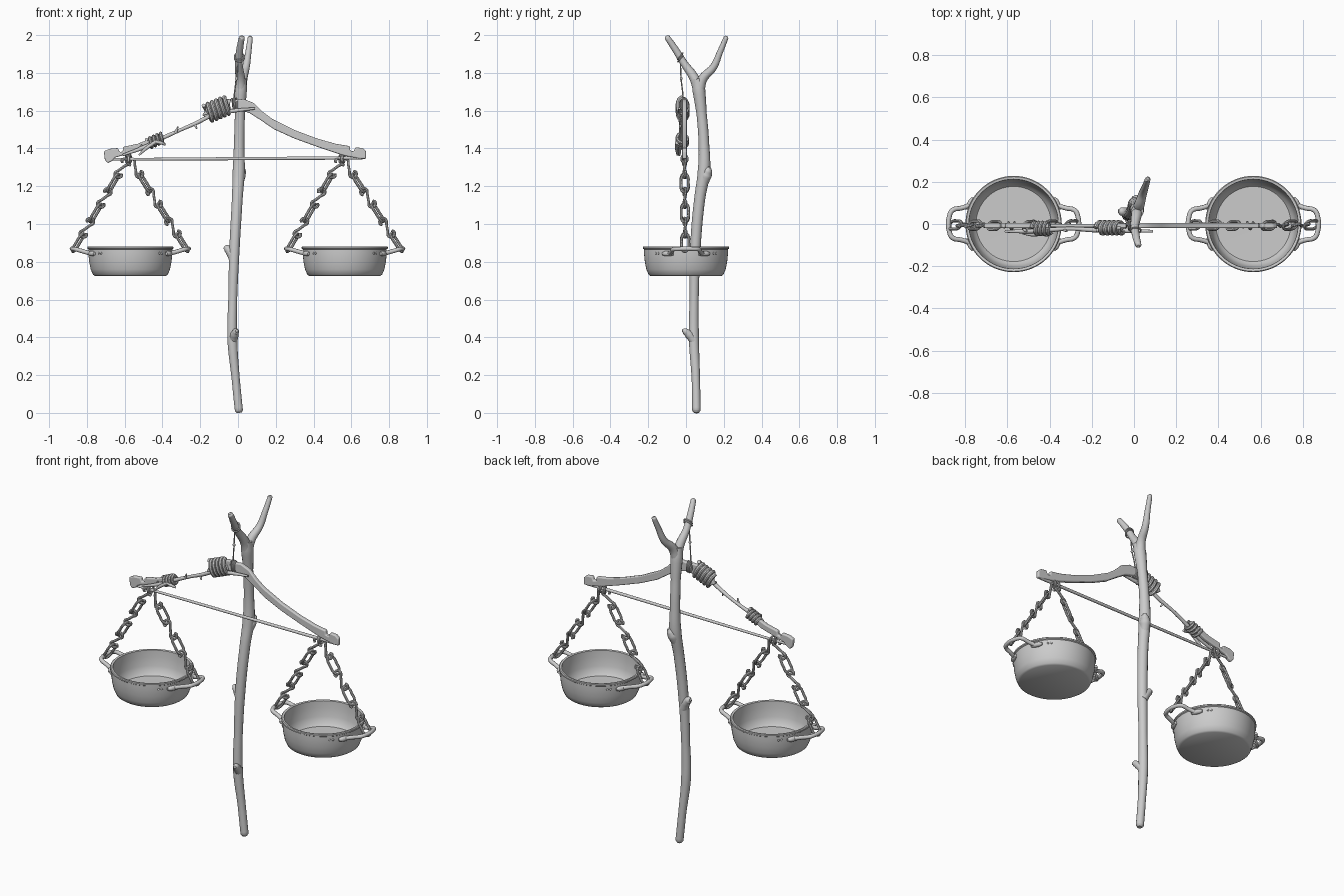
import bpy, bmesh, math
from mathutils import Vector

scene = bpy.context.scene.collection


def add_mesh(name, me):
    ob = bpy.data.objects.new(name, me)
    scene.objects.link(ob)
    return ob


def tube(name, pts, r=1.0, radii=None, cyclic=False, sides=2, res=4):
    """Smooth round tube through points, with optional radius per point."""
    cu = bpy.data.curves.new(name, 'CURVE')
    cu.dimensions = '3D'
    cu.bevel_depth, cu.bevel_resolution = r, sides
    cu.resolution_u, cu.use_fill_caps = res, True
    sp = cu.splines.new('BEZIER')
    sp.bezier_points.add(len(pts) - 1)
    for i, p in enumerate(pts):
        b = sp.bezier_points[i]
        b.co = p
        b.handle_left_type = b.handle_right_type = 'AUTO'
        b.radius = radii[i] if radii else 1.0
    sp.use_cyclic_u = cyclic
    tmp = bpy.data.objects.new("tmp", cu)
    scene.objects.link(tmp)
    bpy.context.view_layer.update()
    me = bpy.data.meshes.new_from_object(tmp.evaluated_get(bpy.context.evaluated_depsgraph_get()))
    bpy.data.objects.remove(tmp)
    return add_mesh(name, me)


def limb(name, rows):
    """Tapered branch from rows of x, y, z, radius."""
    return tube(name, [r[:3] for r in rows], 1.0, [r[3] for r in rows], sides=5, res=6)


def plank(name, outline, y, thick):
    """Flat wooden piece: an x-z outline given thickness along y."""
    bm = bmesh.new()
    f = bm.faces.new([bm.verts.new((x, y - thick / 2, z)) for x, z in outline])
    ext = bmesh.ops.extrude_face_region(bm, geom=[f])
    bmesh.ops.translate(bm, vec=(0, thick, 0), verts=[v for v in ext['geom'] if isinstance(v, bmesh.types.BMVert)])
    bmesh.ops.recalc_face_normals(bm, faces=bm.faces)
    me = bpy.data.meshes.new(name)
    bm.to_mesh(me)
    ob = add_mesh(name, me)
    bv = ob.modifiers.new("round", 'BEVEL')
    bv.width, bv.segments = 0.006, 3
    return ob


def blob(name, loc, scale):
    bm = bmesh.new()
    bmesh.ops.create_uvsphere(bm, u_segments=16, v_segments=10, radius=1)
    me = bpy.data.meshes.new(name)
    bm.to_mesh(me)
    ob = add_mesh(name, me)
    ob.location, ob.scale = loc, scale
    return ob


def coil(name, a, b, ra, rb, wire, turns):
    """Cord wound around the axis from a to b; ra in the x-z plane, rb along y."""
    a, b = Vector(a), Vector(b)
    d = (b - a).normalized()
    u, v = Vector((-d.z, 0, d.x)), Vector((0, 1, 0))
    n = turns * 8
    pts = [a.lerp(b, i / n) + u * ra * math.cos(i * math.pi / 4) + v * rb * math.sin(i * math.pi / 4)
           for i in range(n + 1)]
    return tube(name, pts, wire, sides=2, res=2)


# Forked pole
limb("pole", [(0.007, 0.055, 0.0, 0.013), (0.005, 0.055, 0.012, 0.022), (-0.012, 0.052, 0.18, 0.022),
              (-0.03, 0.042, 0.39, 0.027), (-0.028, 0.043, 0.6, 0.024), (-0.018, 0.05, 0.88, 0.028),
              (-0.004, 0.072, 1.13, 0.029), (0.004, 0.095, 1.28, 0.033), (0.006, 0.095, 1.42, 0.028),
              (0.01, 0.083, 1.58, 0.027), (0.014, 0.068, 1.71, 0.034), (0.016, 0.06, 1.77, 0.03)])
limb("fork_front", [(0.014, 0.068, 1.7, 0.03), (0.012, 0.045, 1.77, 0.026), (0.004, -0.01, 1.85, 0.02),
                    (0.01, -0.06, 1.93, 0.018), (0.02, -0.1, 1.988, 0.015), (0.02, -0.105, 1.995, 0.007)])
limb("fork_back", [(0.014, 0.068, 1.7, 0.03), (0.025, 0.09, 1.77, 0.025), (0.042, 0.145, 1.83, 0.02),
                   (0.055, 0.18, 1.91, 0.016), (0.065, 0.212, 1.988, 0.013), (0.066, 0.214, 1.995, 0.006)])
limb("knob_low", [(-0.025, 0.042, 0.38, 0.022), (-0.018, 0.015, 0.415, 0.022),
                  (-0.01, -0.008, 0.433, 0.016), (-0.007, -0.02, 0.435, 0.007)])
limb("knob_middle", [(-0.02, 0.05, 0.81, 0.026), (-0.04, 0.055, 0.85, 0.024),
                     (-0.062, 0.06, 0.872, 0.019), (-0.074, 0.062, 0.876, 0.008)])
limb("knob_high", [(0.0, 0.085, 1.2, 0.025), (0.012, 0.108, 1.26, 0.03),
                   (0.022, 0.118, 1.285, 0.022), (0.028, 0.125, 1.3, 0.009)])

# Broken hanger beam
BY = -0.008
plank("beam_right", [(-0.03, 1.655), (0.03, 1.662), (0.085, 1.64), (0.13, 1.595), (0.18, 1.557), (0.3, 1.497),
                     (0.42, 1.452), (0.52, 1.424), (0.592, 1.412), (0.594, 1.388), (0.612, 1.384),
                     (0.622, 1.406), (0.66, 1.402), (0.678, 1.385), (0.678, 1.345), (0.65, 1.345),
                     (0.56, 1.362), (0.43, 1.405), (0.3, 1.452), (0.19, 1.502), (0.12, 1.55),
                     (0.06, 1.588), (0.0, 1.605), (-0.03, 1.608)], BY, 0.024)
plank("beam_stub", [(-0.035, 1.662), (-0.1, 1.658), (-0.16, 1.62), (-0.19, 1.575), (-0.15, 1.555),
                    (-0.1, 1.56), (-0.05, 1.6), (-0.03, 1.602), (-0.045, 1.63)], BY, 0.024)
plank("beam_left", [(-0.71, 1.385), (-0.68, 1.398), (-0.635, 1.402), (-0.626, 1.38), (-0.61, 1.384),
                    (-0.608, 1.408), (-0.53, 1.425), (-0.45, 1.458), (-0.4, 1.472), (-0.42, 1.44),
                    (-0.5, 1.395), (-0.58, 1.372), (-0.65, 1.352), (-0.665, 1.335), (-0.69, 1.322), (-0.705, 1.34)],
      BY, 0.024)
limb("cross_rod", [(-0.69, BY, 1.342, 0.007), (0, BY, 1.346, 0.0085), (0.66, BY, 1.35, 0.009)])

# Twig splint with buds, and pointer stick
limb("splint_twig", [(-0.61, -0.035, 1.365, 0.006), (-0.5, -0.034, 1.405, 0.011), (-0.4, -0.028, 1.455, 0.011),
                     (-0.3, -0.022, 1.5, 0.009), (-0.2, -0.028, 1.545, 0.011), (-0.09, -0.03, 1.61, 0.012)])
for x, z, dz in ((-0.33, 1.485, 0.03), (-0.23, 1.53, -0.025), (-0.52, 1.397, 0.022)):
    limb("twig_bud", [(x, -0.028, z, 0.008), (x + 0.012, -0.034, z + dz, 0.004)])
limb("pointer_stick", [(-0.18, -0.03, 1.572, 0.006), (-0.03, -0.032, 1.598, 0.011), (0.09, -0.034, 1.612, 0.006)])

# Bindings: large knot by the hub and small knot on the arm
blob("hub_binding", (-0.11, -0.018, 1.608), (0.062, 0.027, 0.045))
coil("hub_cord", (-0.165, -0.018, 1.585), (-0.055, -0.018, 1.63), 0.046, 0.026, 0.011, 5)
coil("arm_cord", (-0.475, -0.02, 1.425), (-0.4, -0.02, 1.458), 0.025, 0.027, 0.009, 4)
limb("arm_knot_tail_low", [(-0.43, -0.045, 1.44, 0.01), (-0.48, -0.05, 1.405, 0.009), (-0.525, -0.045, 1.365, 0.005)])
limb("arm_knot_tail_high", [(-0.44, -0.045, 1.435, 0.009), (-0.41, -0.05, 1.43, 0.009), (-0.385, -0.04, 1.42, 0.006)])

# Suspension thread
tube("hanging_thread", [(-0.025, -0.012, 1.62), (-0.018, -0.018, 1.7), (-0.008, -0.026, 1.77), (0.0, -0.03, 1.88)],
     0.0035)
blob("thread_knot", (-0.008, -0.026, 1.77), (0.008, 0.007, 0.01))
for k in range(2):
    tube("thread_loop", [(0.007 + 0.025 * math.cos(t * math.pi / 4), -0.03 + 0.013 * math.sin(t * math.pi / 4),
                          1.876 + 0.012 * k + 0.017 * math.sin(t * math.pi / 4)) for t in range(8)],
         0.004, cyclic=True)
coil("beam_thread", (-0.03, BY, 1.632), (-0.005, BY, 1.634), 0.033, 0.018, 0.004, 3)

# Wire link shapes: (along, across) in units of length and width
OVAL = [(0, 0), (0.15, 0.85), (0.5, 1), (0.85, 0.85), (1, 0), (0.85, -0.85), (0.5, -1), (0.15, -0.85)]
HOOK = [(0.27, -0.6), (0.16, -1), (0, -0.1), (0.13, 0.9), (0.35, 0.35), (0.65, -0.35),
        (0.87, -0.9), (1, 0.1), (0.84, 1), (0.73, 0.6)]


def chain(a, b, count=6):
    a, b = Vector(a), Vector(b)
    d = (b - a).normalized()
    u, v = Vector((-d.z, 0, d.x)), Vector((0, 1, 0))
    step = (b - a).length / count
    length = step + 0.02
    for i in range(count):
        phi = math.radians(15 if i % 2 == 0 else 65)
        w = u * math.cos(phi) + v * math.sin(phi)
        start = a + d * (i * step - 0.01)
        shape = HOOK if i % 2 == 0 else OVAL
        tube("chain_hook" if i % 2 == 0 else "chain_link",
             [start + d * s * length + w * t * 0.021 for s, t in shape],
             0.0075, cyclic=shape is OVAL, res=3)


def pot(cx, apex):
    # Bowl turned from a profile
    prof = [(0, 0.725), (0.188, 0.725), (0.198, 0.732), (0.21, 0.76), (0.218, 0.8), (0.222, 0.84), (0.222, 0.866),
            (0.228, 0.87), (0.228, 0.878), (0.224, 0.882), (0.212, 0.88), (0.21, 0.84), (0.202, 0.79),
            (0.192, 0.757), (0.178, 0.742), (0, 0.74)]
    bm = bmesh.new()
    vs = [bm.verts.new((r, 0, z)) for r, z in prof]
    es = [bm.edges.new(p) for p in zip(vs, vs[1:])]
    bmesh.ops.spin(bm, geom=vs + es, cent=(0, 0, 0), axis=(0, 0, 1), angle=2 * math.pi, steps=64)
    bmesh.ops.remove_doubles(bm, verts=bm.verts, dist=1e-4)
    bmesh.ops.recalc_face_normals(bm, faces=bm.faces)
    me = bpy.data.meshes.new("pan")
    bm.to_mesh(me)
    add_mesh("pan", me).location.x = cx
    # Loop handles, mounts, rivets and chains on both sides
    for s in (-1, 1):
        half = [(0.2, 0.1, 0.84), (0.215, 0.087, 0.845), (0.25, 0.075, 0.855), (0.288, 0.066, 0.866),
                (0.302, 0.045, 0.868)]
        path = half + [(x, -y, z) for x, y, z in reversed(half)]
        tube("pan_handle", [(cx + s * x, y, z) for x, y, z in path], 0.0115, sides=3)
        for e in (-1, 1):
            limb("handle_mount", [(cx + s * 0.227 * math.cos(t), e * 0.227 * math.sin(t), 0.843, r)
                                  for t, r in ((0.3, 0.009), (0.4, 0.014), (0.5, 0.014), (0.58, 0.008))])
            for t in (0.72, 0.8):
                blob("rivet", (cx + s * 0.221 * math.cos(t), e * 0.221 * math.sin(t), 0.845), (0.006,) * 3)
        coil("handle_tie", (cx + s * 0.302, -0.02, 0.868), (cx + s * 0.3, -0.005, 0.868), 0.017, 0.016, 0.006, 2)
        chain((apex + s * 0.012, BY, 1.335), (cx + s * 0.3, -0.004, 0.862))
        # Ring holding the chain on the rod
        tube("rod_ring", [(apex + s * (0.008 + 0.006 * math.cos(t * math.pi / 4)), BY + 0.016 * math.cos(t * math.pi / 4),
                           1.345 + 0.02 * math.sin(t * math.pi / 4)) for t in range(8)], 0.006, cyclic=True)


pot(-0.57, -0.58)
pot(0.565, 0.55)

# Smooth shading with crisp edges
for ob in scene.objects:
    ob.select_set(True)
    bpy.context.view_layer.objects.active = ob
bpy.ops.object.shade_smooth_by_angle(angle=math.radians(40))
